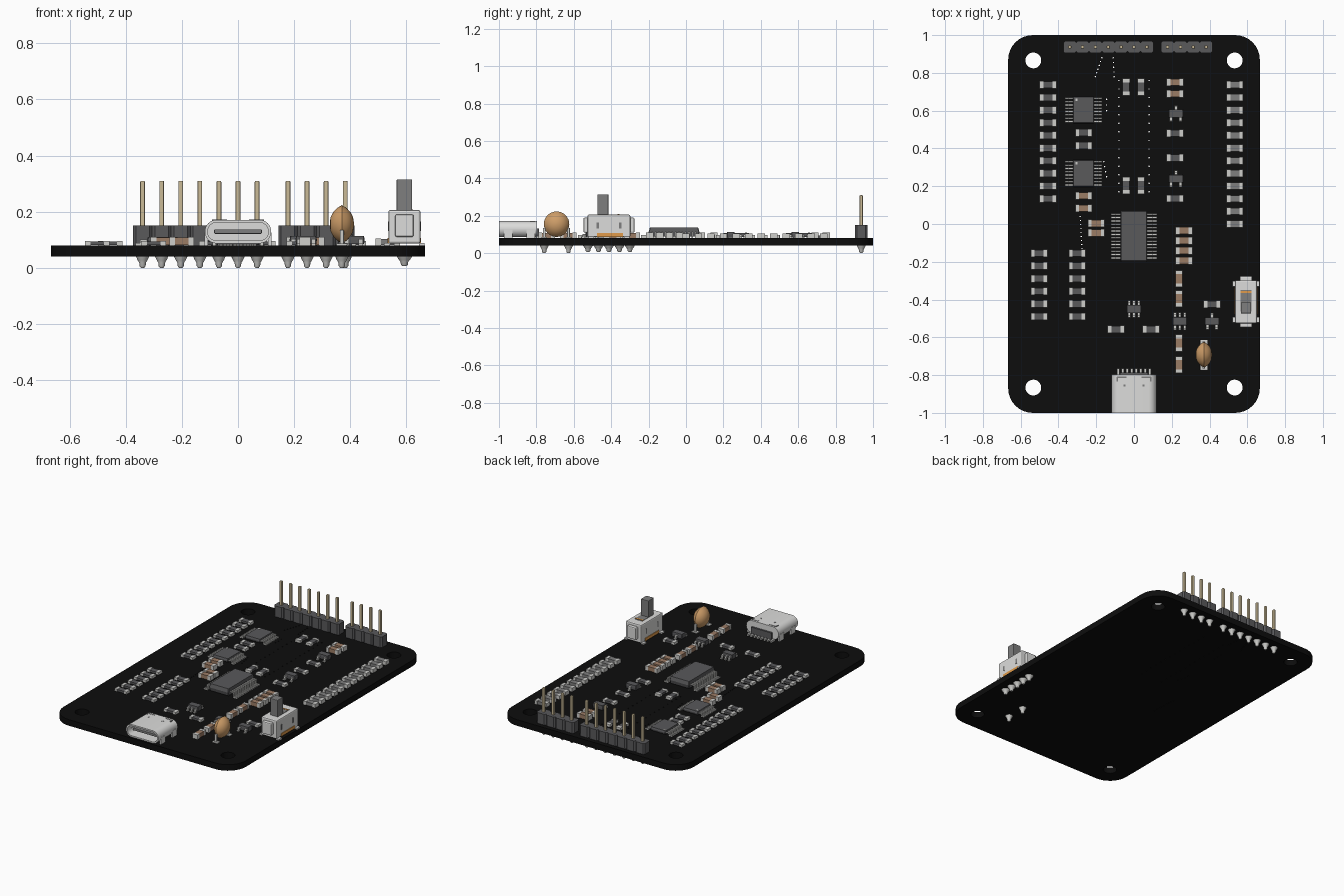
import bpy, bmesh, math
from mathutils import Matrix, Vector

cube = bpy.data.objects.get("Cube")
if cube:
    bpy.data.objects.remove(cube)


def material(name, *rgb):
    mat = bpy.data.materials.new(name)
    mat.use_nodes = True
    mat.diffuse_color = (*rgb, 1)
    mat.node_tree.nodes["Principled BSDF"].inputs["Base Color"].default_value = (*rgb, 1)
    return mat


black = material("board black", 0.004, 0.004, 0.004)
charcoal = material("chip charcoal", 0.1, 0.1, 0.105)
silver = material("tin silver", 0.62, 0.62, 0.6)
white = material("shell light grey", 0.72, 0.72, 0.71)
gold = material("pin gold", 0.6, 0.5, 0.31)
tan = material("capacitor tan", 0.62, 0.34, 0.14)
brown = material("ceramic brown", 0.33, 0.2, 0.13)
orange = material("switch orange", 0.75, 0.33, 0.07)
grey = material("lever grey", 0.21, 0.21, 0.21)

TOP = 0.08  # upper surface of the board
PITCH = 0.068


# ---- mesh helpers ----
def box(bm, center, size, mat=0):
    made = bmesh.ops.create_cube(bm, size=1, matrix=Matrix.Translation(center) @ Matrix.Diagonal((*size, 1)))
    for face in {f for v in made["verts"] for f in v.link_faces}:
        face.material_index = mat


def loft(bm, rings):
    """Skin closed rings of points and cap both ends."""
    rows = [[bm.verts.new(p) for p in ring] for ring in rings]
    for a, b in zip(rows, rows[1:]):
        for i in range(len(a)):
            j = (i + 1) % len(a)
            bm.faces.new((a[i], a[j], b[j], b[i]))
    bm.faces.new(rows[0])
    bm.faces.new(rows[-1])


def circle(radius, count, cx=0, cy=0):
    return [(cx + radius * math.cos(math.tau * i / count), cy + radius * math.sin(math.tau * i / count))
            for i in range(count)]


def rounded(hw, hh, r, steps=8):
    """Outline of a rectangle with rounded corners."""
    pts = []
    for k, (sx, sy) in enumerate(((1, 1), (-1, 1), (-1, -1), (1, -1))):
        for i in range(steps + 1):
            a = math.pi / 2 * (k + i / steps)
            pts.append((sx * (hw - r) + r * math.cos(a), sy * (hh - r) + r * math.sin(a)))
    return pts


def mesh_of(name, bm, mats, smooth=False):
    bmesh.ops.recalc_face_normals(bm, faces=bm.faces)
    mesh = bpy.data.meshes.new(name)
    bm.to_mesh(mesh)
    bm.free()
    for m in mats:
        mesh.materials.append(m)
    if smooth:
        mesh.shade_smooth()
        mesh.set_sharp_from_angle(angle=math.radians(40))
    return mesh


def place(name, mesh, loc=(0, 0, 0), turn=0, bevel=0):
    obj = bpy.data.objects.new(name, mesh)
    bpy.context.collection.objects.link(obj)
    obj.location = loc
    obj.rotation_euler.z = math.radians(turn)
    if bevel:
        mod = obj.modifiers.new("bevel", "BEVEL")
        mod.width, mod.segments = bevel, 2
    return obj


def boxes(name, items, mats, bevel=0, loc=(0, 0, 0)):
    bm = bmesh.new()
    for item in items:
        box(bm, *item)
    return place(name, mesh_of(name, bm, mats), loc, bevel=bevel)


# ---- board with mounting holes and tiny vias ----
def dots(start, end, count):
    a, b = Vector(start), Vector(end)
    return [a.lerp(b, i / (count - 1)) for i in range(count)]


outlines = [rounded(0.666, 1, 0.13)]
outlines += [circle(0.042, 32, sx * 0.533, sy * 0.866) for sx in (-1, 1) for sy in (-1, 1)]
vias = dots((-0.08, 0.76), (-0.08, 0.17), 14) + dots((0.08, 0.76), (0.08, 0.17), 14)
vias += dots((-0.17, 0.88), (-0.205, 0.78), 6) + dots((-0.11, 0.88), (-0.105, 0.78), 5)
vias += dots((-0.285, 0.04), (-0.275, -0.13), 9) + dots((-0.145, 0.66), (-0.145, 0.6), 3)
vias += dots((-0.16, 0.33), (-0.145, 0.25), 4)
outlines += [circle(0.004, 6, v.x, v.y) for v in vias]
curve = bpy.data.curves.new("board_outline", "CURVE")
curve.dimensions, curve.fill_mode, curve.extrude = "2D", "BOTH", 0.02
for pts in outlines:
    spline = curve.splines.new("POLY")
    spline.points.add(len(pts) - 1)
    for point, (x, y) in zip(spline.points, pts):
        point.co = (x, y, 0, 1)
    spline.use_cyclic_u = True
temp = bpy.data.objects.new("board_outline", curve)
bpy.context.collection.objects.link(temp)
bpy.context.view_layer.update()
board_mesh = bpy.data.meshes.new_from_object(temp.evaluated_get(bpy.context.evaluated_depsgraph_get()))
bpy.data.objects.remove(temp)
board_mesh.materials.clear()
board_mesh.materials.append(black)
place("circuit_board", board_mesh, (0, 0, 0.06))

# ---- solder joints under the board ----
bm = bmesh.new()
loft(bm, [[(x, y, z) for x, y in circle(r, 16)]
          for r, z in ((0.024, 0.041), (0.018, 0.028), (0.012, 0.018), (0.011, 0.006), (0.006, 0))])
solder = mesh_of("solder_joint", bm, [silver], True)

# ---- pin headers ----
for name, first, count in (("long_header", -0.34, 7), ("short_header", 0.178, 4)):
    xs = [first + i * PITCH for i in range(count)]
    bm = bmesh.new()
    for x in xs:
        loft(bm, [[(x + px, 0.937 + py, z) for px, py in rounded(PITCH / 2, 0.033, 0.01, 1)]
                  for z in (TOP, 0.151)])
    place(name + "_body", mesh_of(name, bm, [charcoal]))
    boxes(name + "_pins", [((x, 0.937, 0.17), (0.017, 0.017, 0.28)) for x in xs], [gold], 0.004)
    for x in xs:
        place(name + "_solder", solder, (x, 0.937, 0))


# ---- small two-ended components ----
def two_ended(name, height, body):
    bm = bmesh.new()
    box(bm, (0, 0, height / 2), (0.05, 0.036, height - 0.003), 0)
    for s in (-1, 1):
        box(bm, (s * 0.034, 0, height / 2), (0.02, 0.039, height), 1)
    return mesh_of(name, bm, [body, silver])


resistor = two_ended("resistor", 0.016, charcoal)
ceramic = two_ended("ceramic_capacitor", 0.03, brown)
lamp = two_ended("indicator", 0.024, grey)
for mesh, x, top, count, step in ((resistor, -0.455, 0.737, 10, 0.067), (lamp, 0.534, 0.737, 12, 0.067),
                                  (resistor, -0.502, -0.155, 6, 0.067), (resistor, -0.301, -0.155, 6, 0.067),
                                  (resistor, -0.267, 0.484, 2, 0.069), (ceramic, -0.267, 0.15, 2, 0.067),
                                  (ceramic, -0.2, 0.003, 2, 0.05), (ceramic, 0.265, -0.035, 4, 0.053),
                                  (ceramic, 0.217, 0.75, 2, 0.06), (resistor, 0.217, 0.48, 2, 0.13),
                                  (resistor, 0.217, 0.135, 1, 0), (resistor, 0.413, -0.425, 1, 0),
                                  (resistor, -0.095, -0.558, 1, 0), (resistor, 0.09, -0.558, 1, 0)):
    for i in range(count):
        place(mesh.name, mesh, (x, top - i * step, TOP))
for y in (-0.29, -0.395, -0.63, -0.745):
    place("ceramic_capacitor", ceramic, (0.238, y, TOP), 90)
for x in (-0.042, 0.037):
    for y in (0.725, 0.204):
        place("resistor", resistor, (x, y, TOP), 90)


# ---- chips with bent leads ----
def chip(name, hw, hl, z0, z1, reach, sides, lead_w, dot=False):
    """sides: lead positions along y for the right and left edge."""
    bm = bmesh.new()
    mid = (z0 + z1) / 2
    loft(bm, [[(x * k, y * k, z) for x, y in rounded(hw, hl, 0.003, 1)]
              for k, z in ((0.96, z0), (1, mid), (0.95, z1))])
    for sign, ys in zip((1, -1), sides):
        bend = (hw + reach) / 2
        for y in ys:
            box(bm, (sign * (hw + bend) / 2, y, mid), (bend - hw + 0.008, lead_w, 0.006), 1)
            box(bm, (sign * bend, y, mid / 2), (0.007, lead_w, mid), 1)
            box(bm, (sign * (bend + reach) / 2, y, 0.004), (reach - bend, lead_w, 0.008), 1)
    if dot:
        box(bm, (-hw * 0.65, hl * 0.75, z1), (0.012, 0.012, 0.002), 1)
    return mesh_of(name, bm, [charcoal, silver])


def spread(count, step):
    return [(i - (count - 1) / 2) * step for i in range(count)]


main = chip("main_chip", 0.071, 0.136, 0.01, 0.056, 0.122, [spread(14, 0.0178)] * 2, 0.009)
driver = chip("driver_chip", 0.056, 0.071, 0.006, 0.029, 0.098, [spread(8, 0.0175)] * 2, 0.009, True)
three = chip("transistor", 0.021, 0.038, 0.004, 0.034, 0.043, [[0], spread(2, 0.05)], 0.016)
six = chip("regulator", 0.022, 0.038, 0.004, 0.034, 0.046, [spread(3, 0.026)] * 2, 0.014)
place("main_chip", main, (-0.001, -0.064, TOP))
for y in (0.604, 0.268):
    place("driver_chip", driver, (-0.268, y, TOP))
for x, y in ((0.222, 0.585), (0.222, 0.24), (0.413, -0.515)):
    place("transistor", three, (x, y, TOP), 90)
for x, y in ((0, -0.45), (0.243, -0.515)):
    place("regulator", six, (x, y, TOP), 90)

# ---- charging socket ----
bm = bmesh.new()
loft(bm, [[(x, y, 0.129 + z) for x, z in rounded(w, h, h - 0.001)]
          for w, h, y in ((0.118, 0.042, -0.797), (0.118, 0.042, -1),
                          (0.108, 0.032, -1), (0.108, 0.032, -0.85))])
place("socket_shell", mesh_of("socket_shell", bm, [white], True))
boxes("socket_tongue", [((0, -0.91, 0.129), (0.17, 0.13, 0.016))], [grey], 0.003)
boxes("socket_feet", [((s * 0.113, y, 0.103), (0.013, 0.045, 0.046)) for s in (-1, 1) for y in (-0.83, -0.95)],
      [white])
boxes("socket_rear_insert", [((0, -0.8, 0.108), (0.15, 0.03, 0.05))], [charcoal])
boxes("socket_contacts", [((x, -0.782, 0.086), (0.012, 0.036, 0.012)) for x in spread(8, 0.024)], [silver])
boxes("socket_top_slots", [((s * 0.065, -0.812, 0.17), (0.05, 0.009, 0.004)) for s in (-1, 1)]
      + [((s * 0.088, -0.822, 0.17), (0.008, 0.024, 0.004)) for s in (-1, 1)]
      + [((s * 0.05, -0.855, 0.17), (0.011, 0.011, 0.004)) for s in (-1, 1)], [grey])

# ---- disc capacitor ----
bm = bmesh.new()
loft(bm, [[(x, y, z) for y, z in circle(r, 32)]
          for x, r in ((-0.043, 0.006), (-0.04, 0.025), (-0.031, 0.043), (-0.017, 0.058), (0, 0.068),
                       (0.017, 0.058), (0.031, 0.043), (0.04, 0.025), (0.043, 0.006))])
place("disc_capacitor", mesh_of("disc_capacitor", bm, [tan], True), (0.37, -0.692, 0.155))
boxes("disc_capacitor_leads", [((0.37, y, 0.1), (0.014, 0.014, 0.07)) for y in (-0.758, -0.628)]
      + [((0.37, y, 0.083), (0.04, 0.03, 0.008)) for y in (-0.758, -0.628)], [silver], 0.003)
for y in (-0.758, -0.628):
    place("disc_capacitor_solder", solder, (0.37, y, 0))

# ---- slide switch ----
SWITCH = (0.593, -0.412, 0)
boxes("switch_body", [((0, 0, 0.146), (0.114, 0.228, 0.12))], [white], 0.007, SWITCH)
boxes("switch_end_tabs", [((0, s * 0.122, 0.15), (0.066, 0.028, 0.08)) for s in (-1, 1)], [white], 0.006, SWITCH)
boxes("switch_feet", [((s * 0.062, t * 0.095, 0.084), (0.02, 0.03, 0.01)) for s in (-1, 1) for t in (-1, 1)],
      [white], loc=SWITCH)
boxes("switch_base", [((0, 0.005, 0.097), (0.12, 0.14, 0.02))], [orange], loc=SWITCH)
boxes("switch_slot", [((0, 0.006, 0.206), (0.056, 0.112, 0.004))], [grey], loc=SWITCH)
boxes("switch_slot_stripe", [((0, 0.052, 0.208), (0.056, 0.01, 0.004))], [orange], loc=SWITCH)
boxes("switch_side_notches", [((s * 0.057, t * 0.06, 0.148), (0.004, 0.012, 0.034))
                              for s in (-1, 1) for t in (-1, 1)], [grey], loc=SWITCH)
boxes("switch_lever", [((0, -0.032, 0.25), (0.055, 0.058, 0.13))], [grey], 0.003, SWITCH)
for y in spread(5, 0.056):
    place("switch_solder", solder, (SWITCH[0], SWITCH[1] + y, 0.006)).scale = (1.15, 1.1, 0.85)
